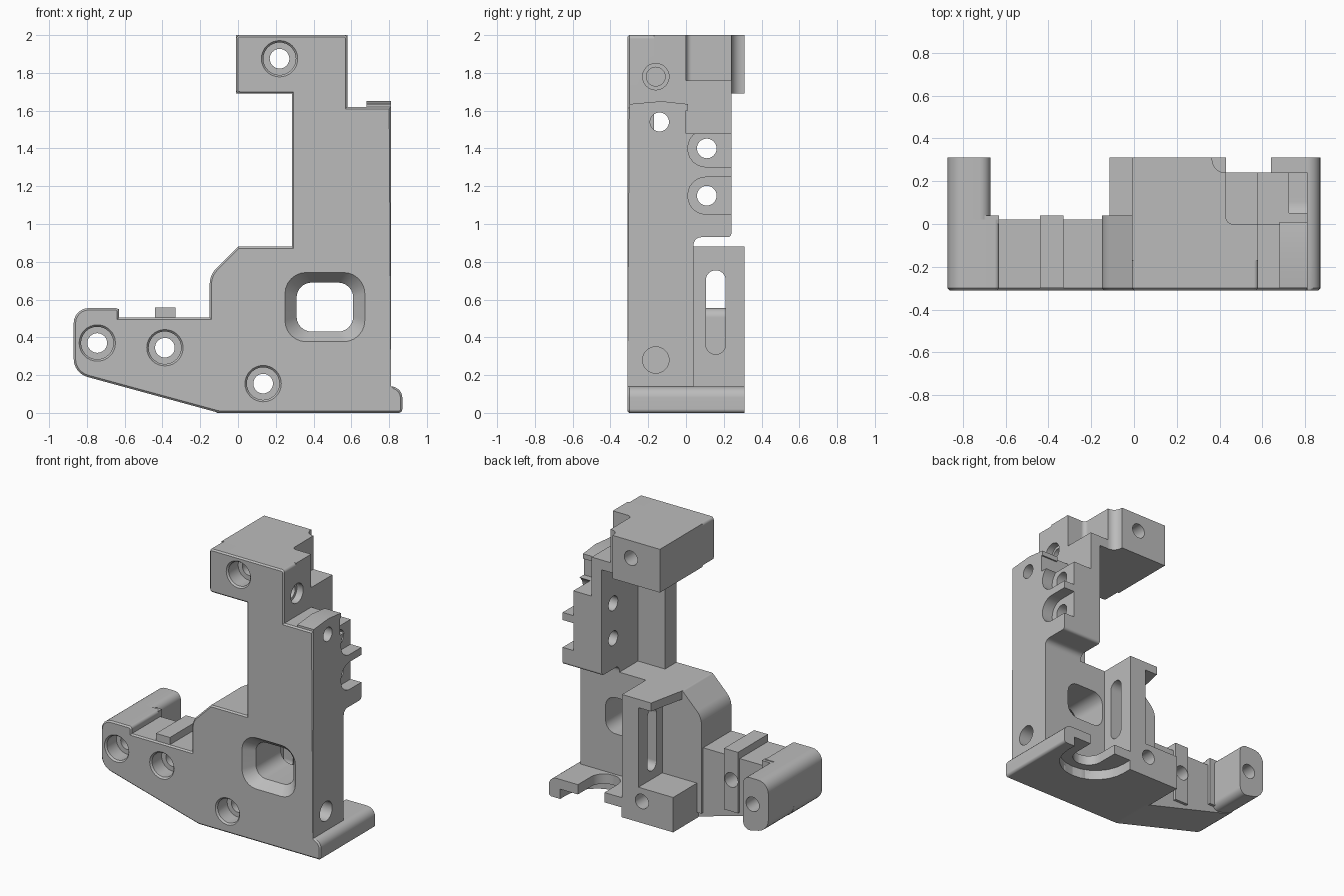
import bpy, bmesh, math
from mathutils import Vector

if "Cube" in bpy.data.objects:
    bpy.data.objects.remove(bpy.data.objects["Cube"])

grey = bpy.data.materials.new("plain grey")
grey.use_nodes = True
GREY = (0.5, 0.5, 0.5, 1)
grey.diffuse_color = GREY
grey.node_tree.nodes["Principled BSDF"].inputs["Base Color"].default_value = GREY

parts, cutters = [], []


def rounded(points, steps=6):
    """Turn (u, v, radius) corners into an outline with filleted corners."""
    out = []
    for i, p in enumerate(points):
        c = Vector(p[:2])
        r = p[2] if len(p) > 2 else 0
        if not r:
            out.append(c)
            continue
        a = (Vector(points[i - 1][:2]) - c).normalized()
        b = (Vector(points[(i + 1) % len(points)][:2]) - c).normalized()
        half = a.angle(b) / 2
        mid = c + (a + b).normalized() * (r / math.sin(half))
        reach = r / math.tan(half)
        s, e = c + a * reach - mid, c + b * reach - mid
        turn = s.angle_signed(e)
        for k in range(steps + 1):
            t = -turn * k / steps
            out.append(mid + Vector((s.x * math.cos(t) - s.y * math.sin(t),
                                     s.x * math.sin(t) + s.y * math.cos(t))))
    return out


def prism(group, name, axis, outline, lo, hi, grow=0, bevel=0):
    """Extrude an outline along an axis; grow widens the low end about its centre."""
    place = {"x": lambda u, v, w: (w, u, v),
             "y": lambda u, v, w: (u, w, v),
             "z": lambda u, v, w: (u, v, w)}[axis]
    pts = rounded(outline)
    mid = sum(pts, Vector((0, 0))) / len(pts)
    size = max((p - mid).length for p in pts)
    bm = bmesh.new()
    wide = [mid + (p - mid) * (1 + grow / size) for p in pts]
    low = [bm.verts.new(place(p.x, p.y, lo)) for p in wide]
    top = [bm.verts.new(place(p.x, p.y, hi)) for p in pts]
    front = bm.faces.new(low)
    bm.faces.new(top[::-1])
    for i in range(len(pts)):
        bm.faces.new((low[i - 1], top[i - 1], top[i], low[i]))
    bmesh.ops.recalc_face_normals(bm, faces=bm.faces)
    if bevel:
        bmesh.ops.bevel(bm, geom=list(front.edges), offset=bevel, segments=1,
                        affect="EDGES", profile=0.5)
    mesh = bpy.data.meshes.new(name)
    bm.to_mesh(mesh)
    bm.free()
    obj = bpy.data.objects.new(name, mesh)
    obj.data.materials.append(grey)
    bpy.context.collection.objects.link(obj)
    group.append(obj)


def rect(u0, u1, v0, v1, r=0):
    return [(u0, v0, r), (u1, v0, r), (u1, v1, r), (u0, v1, r)]


def box(name, x0, x1, y0, y1, z0, z1):
    prism(parts, name, "z", rect(x0, x1, y0, y1), z0, z1)


def bore(name, axis, u, v, radius, lo, hi, grow=0, sides=32):
    ring = [(u + radius * math.cos(k * math.tau / sides),
             v + radius * math.sin(k * math.tau / sides)) for k in range(sides)]
    prism(cutters, name, axis, ring, lo, hi, grow)


def overlap(a, b):
    """True when the bounds of two objects meet."""
    for k in range(3):
        p = [v.co[k] for v in a.data.vertices]
        q = [v.co[k] for v in b.data.vertices]
        if max(p) <= min(q) or max(q) <= min(p):
            return False
    return True


# Key planes
FRONT, SKIN, MID, BACK = -.31, -.17, .02, .31
DECK, HEAD, SIDE = .88, 1.69, .81

# Shared outline runs
foot_top = [(-.87, .555, .08), (-.63, .555, .02), (-.63, .505)]
shoulder = [(-.15, .505), (-.15, .73, .12), (0, DECK, .02)]
lip = [(.87, .14, .06), (.87, 0, .02)]
underside = [(SIDE, .14)] + lip + [(-.1, 0, .1), (-.87, .21, .1)]
tower = [(.285, DECK), (.285, HEAD), (-.01, HEAD, .02), (-.01, 2, .02),
         (.58, 2, .02), (.58, 1.62), (SIDE, 1.62)]

# Front skin carrying the whole silhouette, and the plate behind it
prism(parts, "front_plate", "y", foot_top + shoulder + tower + underside,
      FRONT, SKIN, bevel=.01)
prism(parts, "lower_plate", "y", foot_top + shoulder + [(SIDE, DECK)] + underside,
      SKIN, MID)
prism(parts, "plate_back", "y", [(-.15, .04)] + shoulder[1:] + [(SIDE, DECK), (SIDE, .04)],
      .01, .04)

# Foot and base
prism(parts, "foot_block", "y", [(-.87, .555, .08), (-.67, .555, .05), (-.67, .165, .05),
                                 (-.87, .21, .1)], MID, BACK)
box("foot_step", -.7, -.63, 0, .04, .2, .55)
box("foot_ridge", -.44, -.33, -.3, .04, .12, .557)
prism(parts, "base", "y", [(-.1, 0), (-.1, .14)] + lip, MID, BACK)
box("base_block", -.115, .29, MID, BACK, 0, .25)

# Slotted rear wall with its roof
box("rear_wall", .16, .29, .03, BACK, .24, .87)
prism(parts, "rear_roof", "z", [(0, .03), (.29, .03), (.29, BACK), (.06, BACK)], .82, DECK)

# Column and side mount
box("column", .5, SIDE, SKIN, 0, DECK, 1.62)
prism(parts, "column_tab", "x", [(-.3, 1.6), (.01, 1.6), (.01, 1.635), (-.13, 1.65),
                                 (-.3, 1.635)], .68, SIDE)
prism(parts, "mount_lower", "x", [(-.01, .87), (.04, .87), (.04, .93, .04), (.24, .93, .02),
                                  (.24, 1.48), (-.01, 1.48)], .5, SIDE)
box("mount_upper", .5, .58, SKIN, .24, 1.47, 1.76)
box("mount_cap", .36, .58, SKIN, .24, HEAD, 1.76)

# Head block
prism(parts, "head", "z", [(-.01, SKIN), (.58, SKIN), (.58, 0), (.43, 0, .03), (.43, .24),
                           (.365, .24, .06), (.365, BACK), (-.01, BACK)], HEAD, 2)

# Window with a chamfered front, and the rear wall slot
window = rect(.31, .61, .43, .69, .08)
prism(cutters, "window", "y", window, -.4, .1)
prism(cutters, "window_chamfer", "y", window, -.312, -.24, grow=.07)
prism(cutters, "wall_slot", "x", rect(.105, .21, .31, .755, .052), .1, .35)

# Underside notch and recess
prism(cutters, "base_notch", "z", rect(.43, .64, .06, .6, .1), -.1, .2)
prism(cutters, "base_recess", "z", rect(.295, .78, 0, .7, .24), -.1, .07)

# Side bores
bore("side_bore", "x", -.14, 1.54, .05, .4, .9)
bore("head_bore", "x", -.16, 1.78, .07, .53, .7)
bore("head_bore_core", "x", -.16, 1.78, .05, .45, .7)
bore("base_bore", "x", -.16, .28, .07, .7, .9)

# Counterbored screw holes through the depth
for x, z in ((.22, 1.875), (-.745, .37), (-.387, .345), (.133, .155)):
    bore("screw_hole", "y", x, z, .052, -.5, .5)
    bore("screw_head", "y", x, z, .086, -.4, -.19)
    bore("screw_rim", "y", x, z, .086, -.312, -.298, grow=.012)

# Open seats with bores on the side mount
for z in (1.15, 1.4):
    prism(cutters, "seat", "x", rect(.01, .5, z - .098, z + .098, .095), .725, .9)
    bore("seat_bore", "x", .11, z, .052, .4, .9)

# Cut every part by the cutters that reach it, then shade it
for part in parts:
    bpy.ops.object.select_all(action="DESELECT")
    bpy.context.view_layer.objects.active = part
    part.select_set(True)
    for tool in cutters:
        if overlap(part, tool):
            mod = part.modifiers.new(tool.name, "BOOLEAN")
            mod.operation, mod.solver, mod.object = "DIFFERENCE", "EXACT", tool
            bpy.ops.object.modifier_apply(modifier=mod.name)
    bpy.ops.object.shade_smooth_by_angle(angle=math.radians(32))
    part.modifiers.new("even_normals", "WEIGHTED_NORMAL").keep_sharp = True

for tool in cutters:
    bpy.data.objects.remove(tool)
